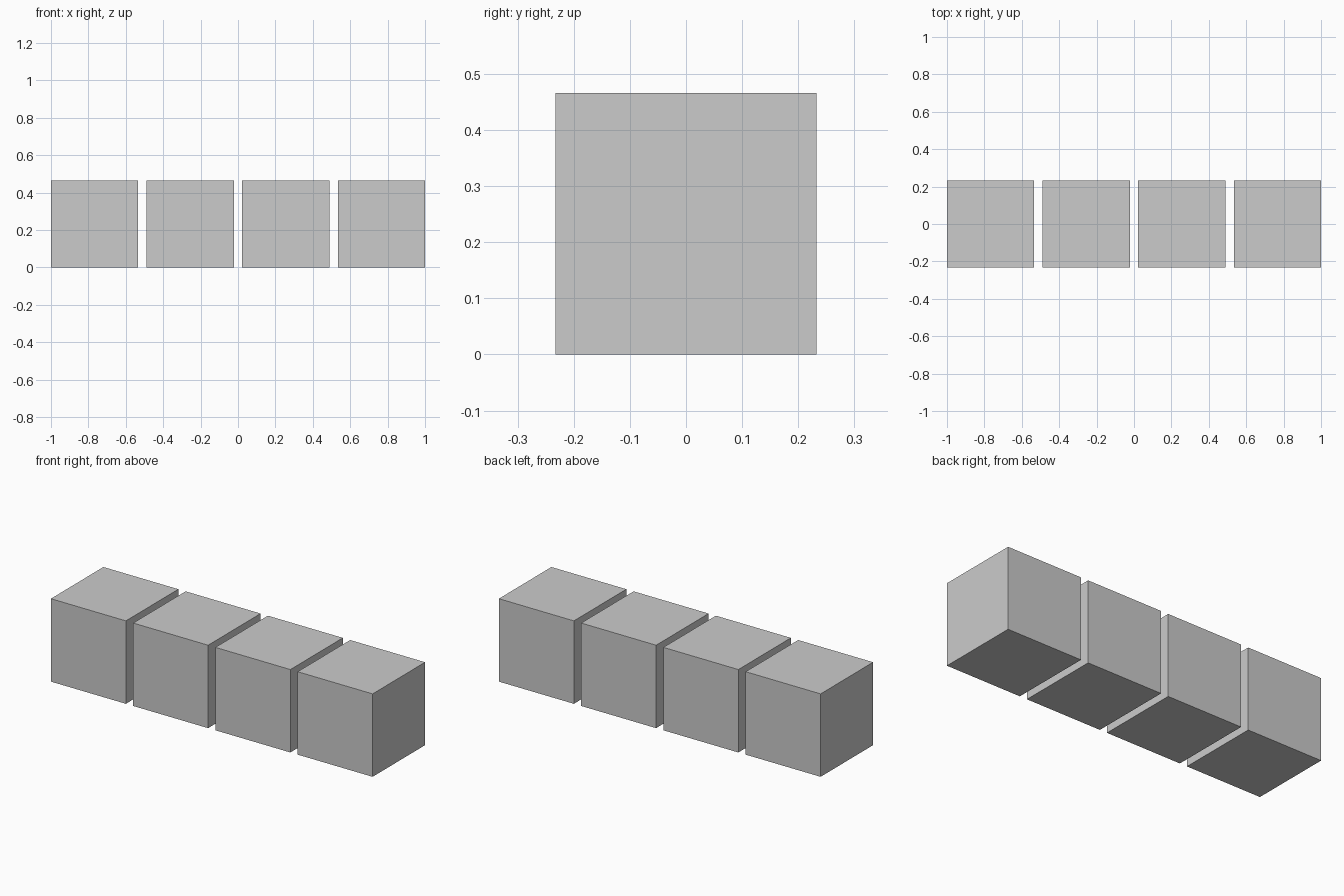
import bpy

if "Cube" in bpy.data.objects:
    bpy.data.objects.remove(bpy.data.objects["Cube"])

SIZE = 0.466
COUNT = 4
PITCH = (2 - SIZE) / (COUNT - 1)

# Row of four equal cubes with narrow gaps
for i in range(COUNT):
    x = -1 + SIZE / 2 + i * PITCH
    bpy.ops.mesh.primitive_cube_add(size=SIZE, location=(x, 0, SIZE / 2))
    bpy.context.object.name = f"cube_{i + 1}"
